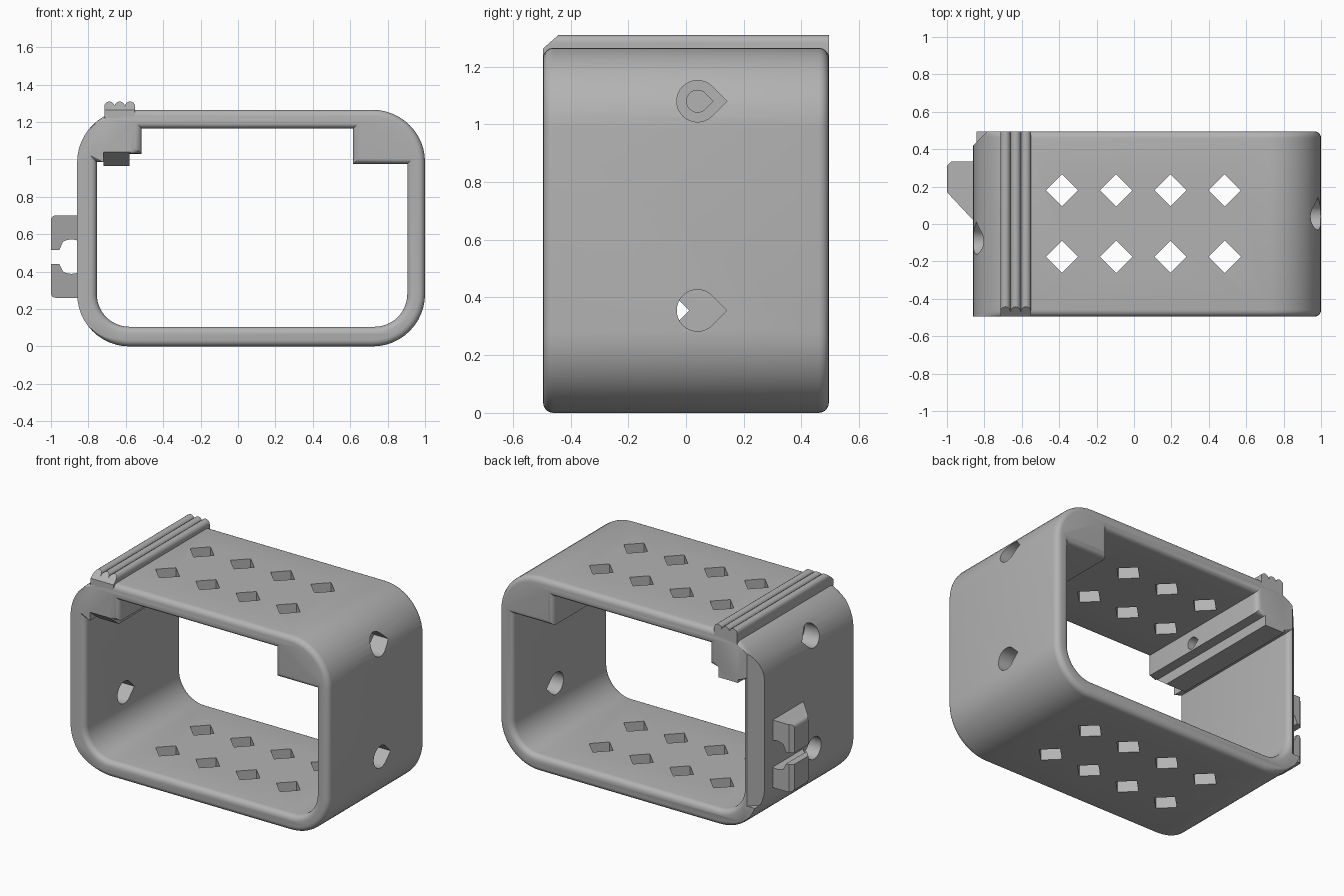
import bpy, bmesh, math
from mathutils import Vector

if "Cube" in bpy.data.objects:
    bpy.data.objects.remove(bpy.data.objects["Cube"])

grey = bpy.data.materials.new("plain_grey")
grey.use_nodes = True
grey.diffuse_color = (0.45, 0.45, 0.45, 1)
grey.node_tree.nodes["Principled BSDF"].inputs["Base Color"].default_value = (0.45, 0.45, 0.45, 1)

END = 0.495      # half depth
ROUND = 0.035    # rim rounding


def arc(cx, cy, r, a0, a1, n=12):
    return [(cx + r * math.cos(math.radians(a0 + (a1 - a0) * i / n)),
             cy + r * math.sin(math.radians(a0 + (a1 - a0) * i / n))) for i in range(n + 1)]


def offset(pts, d, weight):
    """Move a counter-clockwise outline outward by d, scaled per point."""
    out = []
    for i, p in enumerate(pts):
        a, b, c = Vector(pts[i - 1]), Vector(p), Vector(pts[(i + 1) % len(pts)])
        e, f = (b - a).normalized(), (c - b).normalized()
        n, m = Vector((e.y, -e.x)), Vector((f.y, -f.x))
        out.append(b + (n + m) / (1 + n.dot(m)) * d * weight(*p))
    return out


def loft(name, pts, axis, sections, weight=lambda u, v: 1):
    """Stack an outline along an axis; sections are (position, offset)."""
    bm = bmesh.new()
    rings = []
    for pos, d in sections:
        ring = []
        for u, v in (offset(pts, d, weight) if d else pts):
            co = {"x": (pos, u, v), "y": (u, pos, v), "z": (u, v, pos)}[axis]
            ring.append(bm.verts.new(co))
        rings.append(ring)
    for lo, hi in zip(rings, rings[1:]):
        for i in range(len(pts)):
            bm.faces.new((lo[i - 1], lo[i], hi[i], hi[i - 1]))
    bm.faces.new(rings[0])
    bm.faces.new(rings[-1])
    bmesh.ops.recalc_face_normals(bm, faces=bm.faces)
    mesh = bpy.data.meshes.new(name)
    bm.to_mesh(mesh)
    bm.free()
    mesh.materials.append(grey)
    ob = bpy.data.objects.new(name, mesh)
    bpy.context.scene.collection.objects.link(ob)
    return ob


def prism(name, pts, axis, a, b):
    return loft(name, pts, axis, [(a, 0), (b, 0)])


def boolean(target, tool, op="DIFFERENCE"):
    mod = target.modifiers.new("cut", "BOOLEAN")
    mod.operation, mod.solver, mod.object = op, "EXACT", tool
    bpy.context.view_layer.objects.active = target
    bpy.ops.object.modifier_apply(modifier=mod.name)
    bpy.data.objects.remove(tool)


def rim(sign):
    """Sections with a quarter-round at both ends."""
    quarter = [(END - ROUND + ROUND * math.sin(t), sign * ROUND * (1 - math.cos(t)))
               for t in (math.radians(18 * i) for i in range(6))]
    return [(-y, d) for y, d in reversed(quarter)] + quarter


# Frame shell: rounded outer body, sharp along the left-hand wall
outer = (arc(-0.58, 0.28, 0.28, 180, 270) + arc(0.72, 0.28, 0.28, 270, 360)
         + arc(0.72, 0.985, 0.28, 0, 90) + arc(-0.58, 0.985, 0.28, 90, 180))
frame = loft("frame", outer, "y", rim(-1),
             lambda x, z: max(0, min(1, (x + 0.8) / 0.15)))

# Opening with a corner block on one side and a stepped ledge on the other
opening = (arc(-0.58, 0.28, 0.175, 180, 270) + arc(0.73, 0.28, 0.175, 270, 360)
           + [(0.905, 0.975), (0.615, 0.975), (0.615, 1.165), (-0.515, 1.165),
              (-0.515, 1.03), (-0.58, 1.03), (-0.58, 0.965), (-0.72, 0.965),
              (-0.72, 0.985), (-0.755, 0.985)])
sections = rim(1)
sections = [(-0.6, ROUND)] + sections + [(0.6, ROUND)]
boolean(frame, loft("opening_cutter", opening, "y", sections,
                    lambda x, z: 0 if -0.73 < x < -0.55 and z > 0.9 else 1))

# Sloped lead-in under the front end of the ledge
boolean(frame, prism("lead_in_cutter", [(-0.52, 1.06), (-0.52, 0.95), (-0.38, 0.95)],
                     "x", -0.72, -0.575))

# Chamfer on the back edge of the hinge-side wall
boolean(frame, prism("chamfer_cutter", [(-0.87, 0.41), (-0.77, 0.51), (-0.87, 0.51)],
                     "z", 0.18, 1.2))

# Grip ridges on top, with a sloped front end
ridge = [(-0.55, 1.2)]
for i in range(3):
    ridge += arc(-0.5775 - 0.055 * i, 1.282, 0.0275, 0, 180, 8)[:-1 if i < 2 else None]
ridge.append((-0.715, 1.2))
ridges = prism("ridges", ridge, "y", -END, END)
boolean(ridges, prism("slope_cutter", [(-0.51, 1.25), (-0.43, 1.32), (-0.51, 1.32)],
                      "x", -0.8, -0.5))
boolean(ridges, prism("end_trim_cutter", [(-0.6, 1.1), (-0.46, 1.1), (-0.46, 1.22), (-0.6, 1.22)],
                      "x", -0.8, -0.5))

# Diamond vents through top and bottom
for i in range(4):
    for y in (-0.175, 0.18):
        x, s = -0.385 + 0.29 * i, 0.086
        boolean(frame, prism("vent_cutter", [(x - s, y), (x, y - s), (x + s, y), (x, y + s)],
                             "z", -0.1, 1.4))


# Teardrop holes in both side walls; the upper ones narrow inside the blocks
def teardrop(y, z, r, a, b):
    pts = arc(y, z, r, 45, 315, 24) + [(y + r * math.sqrt(2), z)]
    boolean(frame, prism("hole_cutter", pts, "x", a, b))


for y, wall, inner, through in ((0.04, 1.1, 0.88, 0.55), (-0.09, -1.0, -0.74, -0.45)):
    teardrop(y, 0.355, 0.072, wall, inner)
    teardrop(y, 1.08, 0.072, wall, inner)
    teardrop(y, 1.08, 0.038, wall, through)

# Cable clip on the side wall
side = [(-1.0, 0.17), (-0.85, 0.01), (-0.85, 0.335), (-0.975, 0.335), (-1.0, 0.31)]
clip = prism("clip", side, "z", 0.26, 0.70)
rounded = [(-0.8, 0.26), (-0.8, 0.70)] + arc(-0.975, 0.675, 0.025, 90, 180, 5) \
    + arc(-0.975, 0.285, 0.025, 180, 270, 5)
boolean(clip, prism("clip_rounding", rounded, "y", -0.2, 0.5), "INTERSECT")
slot = [(-1.1, 0.44), (-0.955, 0.44)] + arc(-0.89, 0.48, 0.092, 240, 290, 5) \
    + [(-0.83, 0.42), (-0.83, 0.54)] + arc(-0.89, 0.48, 0.092, 70, 120, 5) \
    + [(-0.955, 0.515), (-1.1, 0.515)]
boolean(clip, prism("slot_cutter", slot, "y", -0.2, 0.5))

# Smooth curved areas, keep corners crisp
for ob in (frame, ridges, clip):
    bpy.ops.object.select_all(action="DESELECT")
    ob.select_set(True)
    bpy.context.view_layer.objects.active = ob
    bpy.ops.object.shade_smooth_by_angle(angle=math.radians(30))
